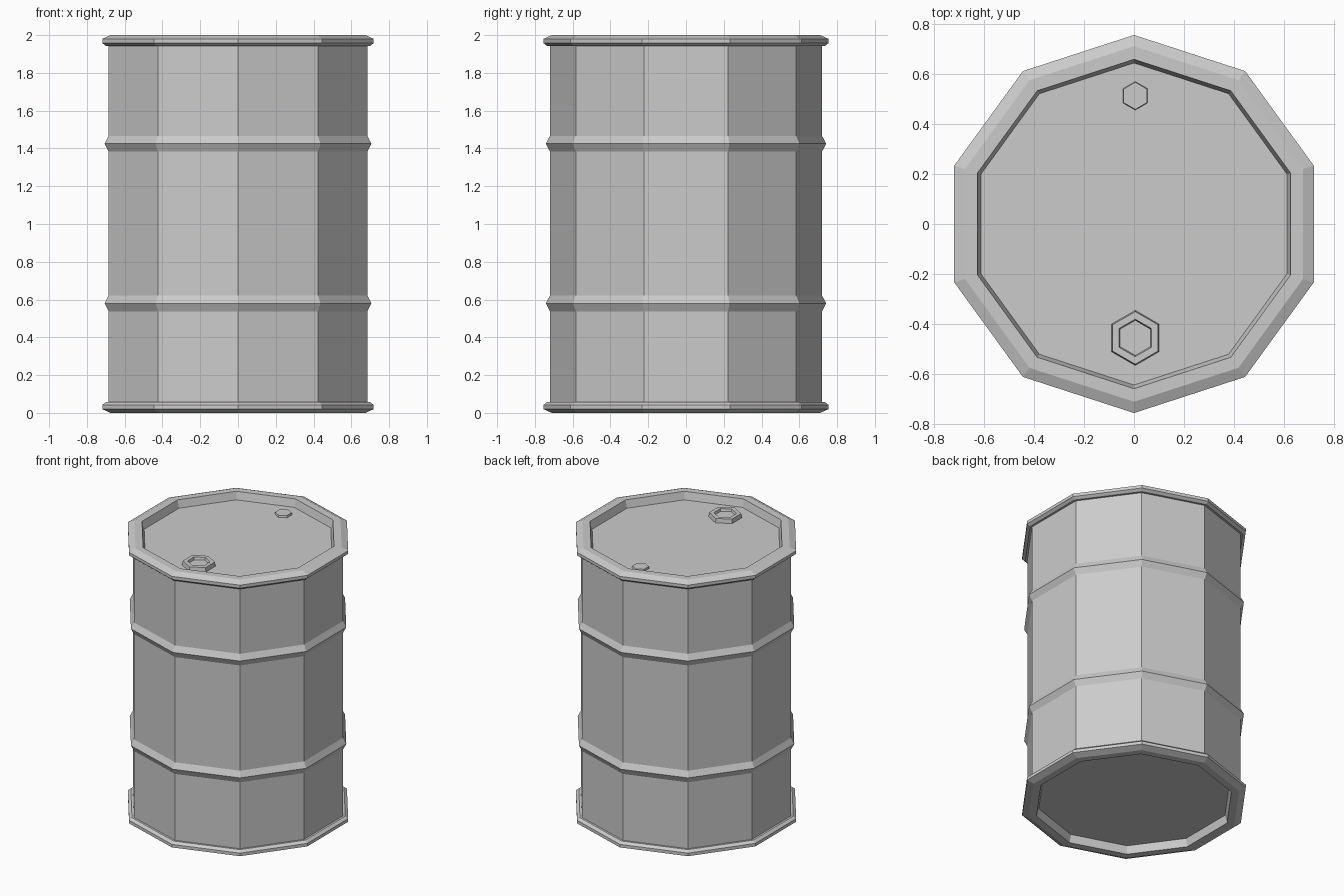
import bpy, bmesh
from math import pi, sin, cos

cube = bpy.data.objects.get("Cube")
if cube:
    bpy.data.objects.remove(cube)

# Painted steel
steel = bpy.data.materials.new("grey_steel")
steel.use_nodes = True
colour = (0.6, 0.6, 0.6, 1)
steel.diffuse_color = colour
steel.node_tree.nodes["Principled BSDF"].inputs["Base Color"].default_value = colour


def lathe(name, profile, sides, x=0, y=0, base=True):
    """Flat-faced solid turned from (radius, z) rings, one corner towards +y."""
    bm = bmesh.new()
    rings = []
    for r, z in profile:
        angles = [pi / 2 + 2 * pi * i / sides for i in range(sides)]
        rings.append([bm.verts.new((x + r * cos(a), y + r * sin(a), z)) for a in angles])
    for low, high in zip(rings, rings[1:]):
        for i in range(sides):
            j = (i + 1) % sides
            bm.faces.new((low[i], low[j], high[j], high[i]))
    bm.faces.new(rings[-1])
    if base:
        bm.faces.new(rings[0][::-1])
    mesh = bpy.data.meshes.new(name)
    bm.to_mesh(mesh)
    bm.free()
    mesh.materials.append(steel)
    obj = bpy.data.objects.new(name, mesh)
    bpy.context.collection.objects.link(obj)
    return obj


# Drum: recessed ends, rolled rims and two rolling hoops
FLOOR = 0.055
BODY = 0.72
rim = [(0.643, FLOOR), (0.658, 0), (0.71, 0), (0.755, 0.02),
       (0.755, 0.042), (0.735, 0.058), (BODY, 0.058)]
hoops = []
for z in (0.58, 1.425):
    hoops += [(BODY, z - 0.042), (0.742, z), (BODY, z + 0.042)]
top_rim = [(r, 2 - z) for r, z in reversed(rim)]
lathe("drum", rim + hoops + top_rim, 10)

# Bungs on the lid: large one with a hexagonal socket, small plain one
LID = 2 - FLOOR
lathe("large_bung", [(0.11, LID), (0.105, LID + 0.03), (0.075, LID + 0.03),
                     (0.07, LID + 0.012)], 6, 0.005, -0.455, base=False)
lathe("small_bung", [(0.057, LID), (0.054, LID + 0.015)], 6, 0.005, 0.512, base=False)
